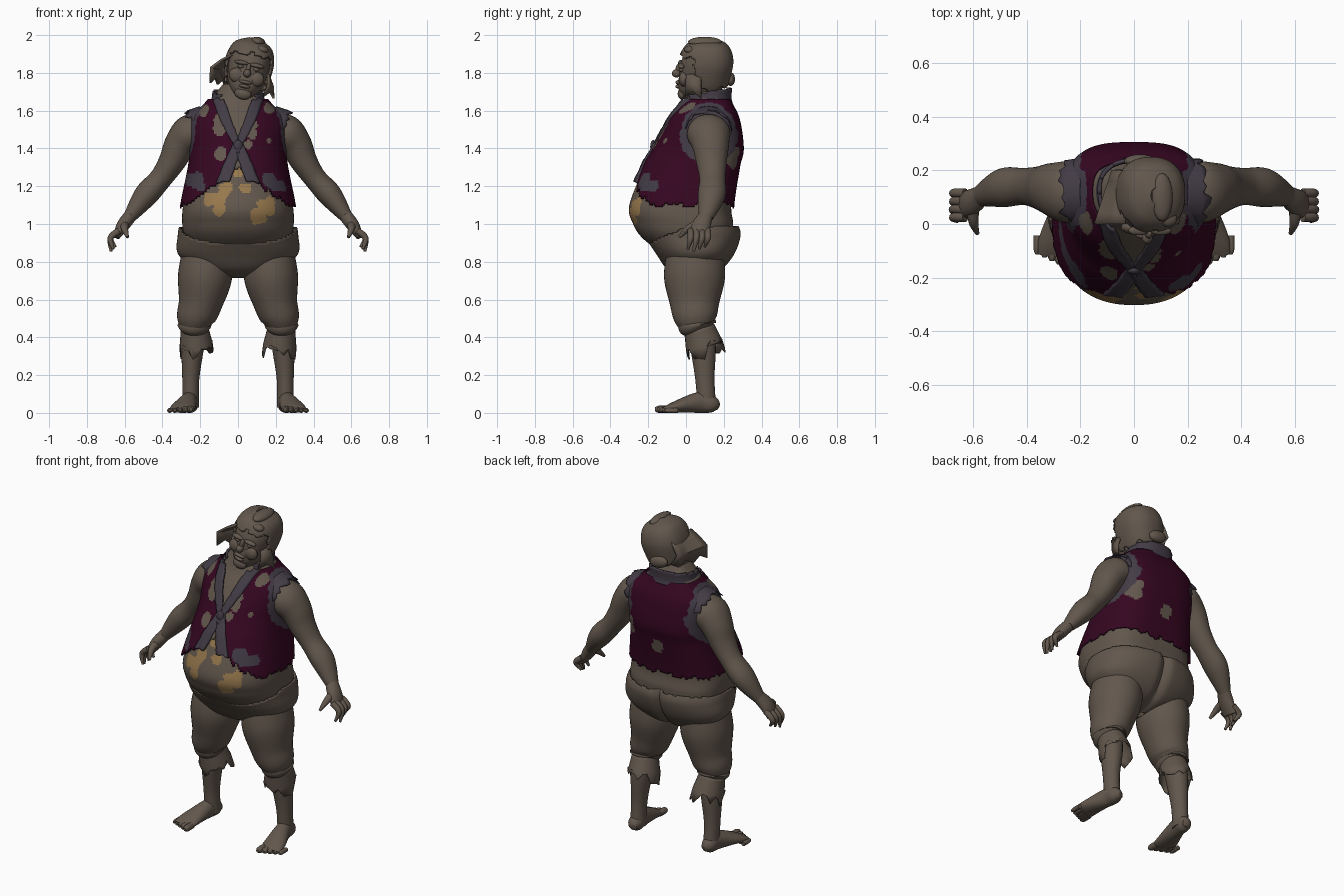
import bpy, bmesh, math, random
from mathutils import Vector, Matrix

random.seed(4)
cube = bpy.data.objects.get("Cube")
if cube:
    bpy.data.objects.remove(cube)


def material(name, *color):
    mat = bpy.data.materials.new(name)
    mat.use_nodes = True
    mat.diffuse_color = (*color, 1)
    shader = next(node for node in mat.node_tree.nodes if node.type == 'BSDF_PRINCIPLED')
    shader.inputs["Base Color"].default_value = (*color, 1)
    shader.inputs["Roughness"].default_value = .8
    return mat


BROWN = material("dull brown", .122, .095, .073)
WINE = material("wine red", .036, .002, .015)
TRIM = material("purple grey", .055, .044, .06)
SORE = material("pale tan", .31, .19, .075)


def finish(name, bm, mats, thick=0, recalculate=True):
    if recalculate:
        bmesh.ops.recalc_face_normals(bm, faces=bm.faces[:])
    mesh = bpy.data.meshes.new(name)
    bm.to_mesh(mesh)
    bm.free()
    for mat in mats:
        mesh.materials.append(mat)
    mesh.shade_smooth()
    mesh.set_sharp_from_angle(angle=math.radians(50))
    obj = bpy.data.objects.new(name, mesh)
    bpy.context.collection.objects.link(obj)
    if thick:
        shell = obj.modifiers.new("thickness", 'SOLIDIFY')
        shell.thickness, shell.offset = thick, 0
    return obj


def spline(keys, per):
    """Smooth curve through tuples of any length."""
    keys = [Vector(key) for key in keys]
    last = len(keys) - 1
    out = []
    for i in range(last):
        before, start, end, after = (keys[min(max(i + step, 0), last)] for step in (-1, 0, 1, 2))
        leave, arrive = (end - before) / 2, (after - start) / 2
        for t in (step / per for step in range(per)):
            ease = t * t * (3 - 2 * t)
            out.append(start * (1 - ease) + end * ease
                       + leave * (t * (1 - t) ** 2) - arrive * (t * t * (1 - t)))
    return out + [keys[last]]


def bridge(bm, rows, closed=True):
    for low, high in zip(rows, rows[1:]):
        count = len(low)
        for i in range(count if closed else count - 1):
            j = (i + 1) % count
            bm.faces.new((low[i], low[j], high[j], high[i]))


ROUNDNESS = 2.3


def bulge(value, roundness):
    return math.copysign(abs(value) ** (2 / roundness), value)


def middle(front, back):
    return front + (back - front) * .55


def loft(name, keys, mats, rule=None, grow=0, segs=90, per=10, thick=0, cleft=0, square=ROUNDNESS):
    """Stacked rounded sections: height, half width, front y, back y."""
    bm = bmesh.new()
    rows = []
    for z, width, front, back in spline(keys, per):
        mid = middle(front, back)
        row = []
        for i in range(segs):
            angle = math.tau * i / segs
            roundness = square if i < segs / 2 else ROUNDNESS
            x = (width + grow) * bulge(math.cos(angle), roundness)
            reach = bulge(math.sin(angle), roundness)
            y = mid + reach * ((back - mid if reach > 0 else mid - front) + grow)
            if reach > 0:
                y -= cleft * reach * math.exp(-(x / .025) ** 2)
            row.append(bm.verts.new((x, y, z)))
        rows.append(row)
    bridge(bm, rows)
    if rule:
        doomed = []
        for face in bm.faces:
            index = rule(*face.calc_center_median())
            if index is None:
                doomed.append(face)
            else:
                face.material_index = index
        bmesh.ops.delete(bm, geom=doomed, context='FACES')
    return finish(name, bm, mats, thick, recalculate=False)


def tube(name, keys, mat=BROWN, ref=(0, 1, 0), side=1, segs=24, per=6, fray=0, flat=1):
    """Limb along a path: x, y, z, radius, and optionally a second radius along ref."""
    path = spline(keys, per)
    last = len(path) - 1
    bm = bmesh.new()
    rows = []
    for i, point in enumerate(path):
        step = path[min(i + 1, last)] - path[max(i - 1, 0)]
        along = Vector(step[:3]).normalized()
        wide = Vector(ref) - along * along.dot(Vector(ref))
        wide.normalize()
        deep = along.cross(wide)
        row = []
        for k in range(segs):
            angle = math.tau * k / segs
            co = Vector(point[:3]) + wide * math.cos(angle) * point[-1] * flat + deep * math.sin(angle) * point[3]
            if fray and i == last:
                co += along * fray * random.uniform(-.7, 1)
            row.append(bm.verts.new((co.x * side, co.y, max(co.z, 0))))
        rows.append(row)
    bridge(bm, rows)
    if not fray:
        bm.faces.new(rows[0])
        bm.faces.new(rows[-1])
    return finish(name, bm, [mat], .006 if fray else 0)


def sheet(name, rows, mat):
    bm = bmesh.new()
    bridge(bm, [[bm.verts.new(co) for co in row] for row in rows], closed=False)
    return finish(name, bm, [mat], .012)


def blob(name, loc, size, mat=BROWN):
    bm = bmesh.new()
    bmesh.ops.create_uvsphere(bm, u_segments=20, v_segments=12, radius=1,
                              matrix=Matrix.Translation(loc) @ Matrix.Diagonal((*size, 1)))
    return finish(name, bm, [mat])


def inside(x, z, patches):
    wobble = 1 + .1 * math.sin(70 * x + 2) + .1 * math.sin(80 * z + 60 * x)
    return any(math.hypot(x - px, z - pz) < radius * wobble for px, pz, radius in patches)


def ragged(value):
    return sum(.006 * math.sin(pitch * value + 1) for pitch in (31, 73, 140))


# Torso with pale sores on the belly
TORSO = [(.86, .23, -.15, .2), (.93, .28, -.235, .24), (1, .295, -.28, .25), (1.1, .29, -.3, .24),
         (1.3, .25, -.22, .27), (1.4, .24, -.16, .29), (1.55, .24, -.08, .27), (1.64, .16, -.02, .23),
         (1.74, .08, .02, .18)]
SORES = [(-.14, 1.13, .04), (-.09, 1.14, .035), (-.1, 1.08, .035), (.11, 1.04, .045), (.15, 1.09, .05),
         (0, 1.28, .03), (.04, 1.19, .03), (-.06, 1.19, .035)]
loft("torso", TORSO, [BROWN, SORE], lambda x, y, z: int(y < 0 and inside(x, z, SORES)),
     segs=240, per=18, square=3)

# Tattered vest with worn patches and trimmed armholes
FRONT_WORN = [(-.1, 1.55, .03), (-.1, 1.5, .035), (.07, 1.52, .03), (.07, 1.48, .03), (-.09, 1.37, .035),
              (.05, 1.42, .025), (0, 1.33, .05), (.16, 1.44, .012), (.16, 1.61, .03), (-.18, 1.6, .03)]
BACK_WORN = [(0, 1.27, .04), (.2, 1.33, .035), (.2, 1.38, .035)]
FRONT_TRIM = [(-.23, 1.23, .045), (-.2, 1.2, .03), (.16, 1.23, .04), (.21, 1.2, .04)]


def vest_rule(x, y, z):
    front = y < .05
    hem = 1.1 + ragged(x + y)
    if front:
        hem += .2 * max(0, 1 - abs(x) * 3.8)
    if z < hem or z > 1.66 or (front and abs(x) < (z - 1.43) * .45):
        return None
    armhole = math.hypot((y - .12) * 1.1, z - 1.47)
    if abs(x) > .15 and armhole < .165 + ragged(z) / 2:
        return None if armhole < .11 else 1
    if front and inside(x, z, FRONT_TRIM):
        return 1
    return 2 if inside(x, z, FRONT_WORN if front else BACK_WORN) else 0


loft("vest", TORSO, [WINE, TRIM, BROWN], vest_rule, grow=.012, thick=.008, segs=220, per=16, square=3)


# Collar, lapels and the two hanging ends of the neck tie
def collar_rule(x, y, z):
    return 0 if y > .02 and 1.61 + y / 8 < z < 1.68 + y / 6 else None


loft("collar", [(1.6, .19, -.05, .26), (1.66, .135, -.01, .235), (1.74, .13, -.01, .24)],
     [TRIM], collar_rule, thick=.014)
RINGS = spline(TORSO, 16)


def front_y(x, z):
    _, width, front, back = min(RINGS, key=lambda ring: abs(ring[0] - z))
    mid = middle(front, back)
    return mid - (mid - front) * max(0, 1 - abs(x / width) ** ROUNDNESS) ** (1 / ROUNDNESS)


def ribbon(name, keys):
    rows = []
    for x, z, half in spline(keys, 8):
        row = [(x + half * k / 2, z + ragged(x * k) / 2) for k in range(-2, 3)]
        rows.append([(px, front_y(px, pz) - .02, pz) for px, pz in row])
    sheet(name, rows, TRIM)


for side, label in ((1, "left_"), (-1, "right_")):
    ribbon(label + "lapel", [(side * .105, 1.66, .03), (side * .055, 1.53, .028), (0, 1.41, .02)])
    ribbon(label + "tie_end", [(0, 1.43, .02), (side * .03, 1.35, .03), (side * .08, 1.22, .035)])
blob("tie_knot", (0, front_y(0, 1.41) - .018, 1.41), (.025, .016, .035), TRIM)


# Trouser seat, dipping under the belly
def waist_rule(x, y, z):
    dip = .09 * min(max(-y * 5, 0), 1)
    return 0 if z < .985 - dip + ragged(x) / 6 else None


loft("trouser_seat", [(.72, .03, 0, .08), (.76, .2, -.09, .18), (.84, .31, -.15, .25),
                      (.94, .313, -.215, .285), (1, .303, -.25, .27)],
     [BROWN], waist_rule, thick=.012, cleft=.03, segs=140)

for side, label in ((1, "left_"), (-1, "right_")):
    # Trouser legs, torn cuffs and shins
    tube(label + "trouser_leg", [(.16, .05, .88, .13), (.175, .045, .72, .143), (.2, .045, .58, .116),
                                 (.225, .05, .5, .1), (.23, .06, .44, .07)], side=side, segs=40, flat=1.13)
    tube(label + "cuff_fold", [(.23, .06, .49, .07), (.23, .06, .465, .09), (.23, .07, .44, .07)],
         side=side, segs=40, flat=1.13)
    tube(label + "torn_cuff", [(.23, .07, .45, .07), (.22, .1, .345, .088)], side=side, segs=22,
         fray=.06, flat=1.13)
    tube(label + "shin", [(.23, .07, .47, .06), (.24, .09, .35, .06), (.25, .1, .18, .045),
                          (.25, .11, .03, .044)], side=side, flat=1.13)
    # Feet and toes
    tube(label + "foot", [(.24, .17, .035, .02, .02), (.25, .14, .045, .045, .042), (.26, .07, .055, .055, .045),
                          (.29, -.06, .03, .03, .065), (.3, -.12, .014, .014, .06)], ref=(1, 0, 0), side=side)
    for i, toe in enumerate(("big", "second", "third", "fourth", "little")):
        x, y, radius = .25 + .028 * i, -.165 + .013 * i, .019 - .0015 * i
        tube(label + toe + "_toe", [(x, y + .07, radius, radius), (x, y + .02, radius, radius),
                                    (x, y, radius, radius / 2)], ref=(1, 0, 0), side=side, segs=12)
    # Arms, frayed armholes and hands
    tube(label + "arm", [(.19, .12, 1.5, .08), (.25, .12, 1.48, .1), (.305, .13, 1.42, .086), (.35, .135, 1.33, .071),
                         (.41, .14, 1.24, .06), (.49, .135, 1.15, .063), (.575, .105, 1.035, .034)],
         side=side, segs=32, flat=1.15)
    tube(label + "armhole_trim", [(.16, .12, 1.53, .1), (.225, .12, 1.5, .108)], TRIM, side=side, segs=36,
         fray=.025, flat=1.13)
    tube(label + "palm", [(.565, .11, 1.05, .035, .036), (.61, .08, .99, .034, .05), (.645, .07, .93, .018, .048)],
         side=side)
    for i, finger in enumerate(("index", "middle", "ring", "little")):
        y, bend = .025 + .03 * i, .012 * abs(i - 1)
        tube(label + finger + "_finger", [(.63, y, .965, .018), (.675, y, .925, .016),
                                          (.672 - bend, y - .015, .855 + bend, .007)], side=side, segs=12)
    tube(label + "thumb", [(.6, .07, 1, .024), (.6, .01, .975, .019), (.585, -.035, .93, .008)], side=side, segs=12)

# Head and face
SKULL = [(1.66, .04, -.01, .1), (1.72, .085, -.04, .19), (1.8, .105, -.035, .22), (1.88, .108, -.02, .23),
         (1.95, .08, .02, .2), (1.985, .01, .09, .12)]
head = [loft("head", SKULL, [BROWN], segs=64, per=8),
        blob("nose", (0, -.05, 1.8), (.02, .025, .022)),
        blob("nose_bridge", (0, -.035, 1.825), (.013, .02, .03)),
        blob("upper_lip", (0, -.038, 1.752), (.035, .018, .01)),
        blob("lower_lip", (0, -.038, 1.73), (.03, .018, .01)),
        blob("chin", (0, -.022, 1.69), (.045, .022, .03))]
for side, label in ((1, "left_"), (-1, "right_")):
    head += [blob(label + "brow", (side * .042, -.024, 1.85), (.04, .018, .012)),
             blob(label + "eye", (side * .042, -.023, 1.83), (.017, .013, .011)),
             blob(label + "cheek", (side * .05, -.012, 1.78), (.045, .026, .04))]


# Kerchief with hanging flaps
def kerchief_rule(x, y, z):
    covers = y > .045 + ragged(z) or z > 1.9 + ragged(x)
    return 0 if covers and z > 1.735 + ragged(y) else None


def flap(name, outline, columns):
    rows = []
    for k, (x, z) in enumerate(outline):
        tear = .03 if k == len(outline) - 1 else 0
        rows.append([(x + .04 * k * i / columns, .04 * i, z + tear * (i % 2)) for i in range(columns)])
    return sheet(name, rows, BROWN)


head += [loft("kerchief", SKULL, [BROWN], kerchief_rule, grow=.014, thick=.012),
         blob("kerchief_crest", (.02, .1, 1.975), (.04, .09, .026)),
         blob("kerchief_knot", (.05, .02, 1.94), (.035, .03, .02)),
         blob("kerchief_tail", (-.02, .235, 1.765), (.06, .025, .035)),
         flap("right_kerchief_flap", [(-.1, 1.88), (-.15, 1.84), (-.195, 1.79), (-.18, 1.71)], 6),
         flap("left_kerchief_flap", [(.11, 1.82), (.12, 1.76), (.11, 1.7)], 3)]

# Tilt the whole head towards its left shoulder
pivot = Vector((0, .09, 1.67))
tilt = Matrix.Translation(pivot + Vector((.022, 0, 0))) @ Matrix.Rotation(.21, 4, 'Y') @ Matrix.Translation(-pivot)
for part in head:
    part.data.transform(tilt)
